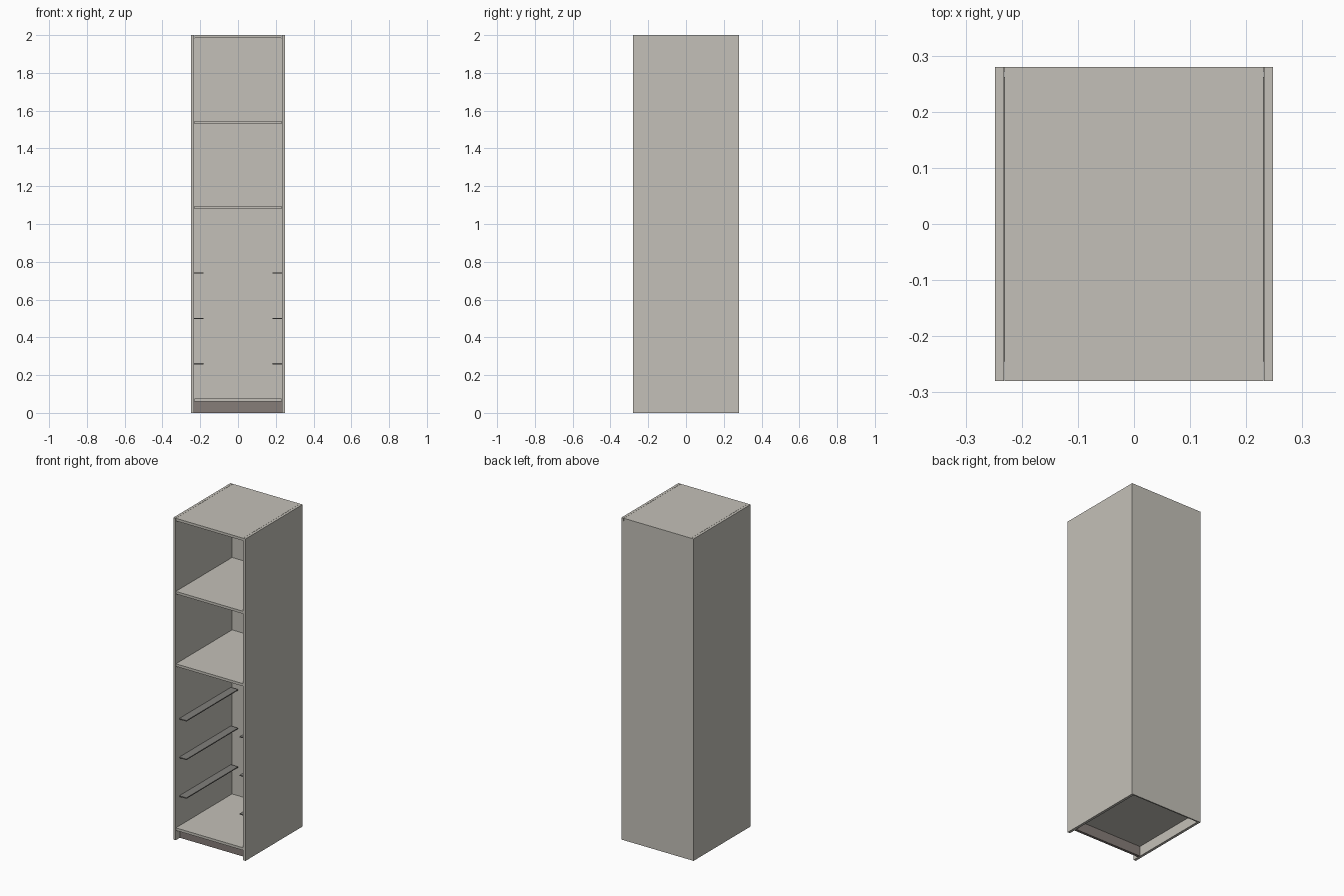
import bpy

cube = bpy.data.objects.get("Cube")
if cube:
    bpy.data.objects.remove(cube, do_unlink=True)


def material(name, rgb):
    mat = bpy.data.materials.new(name)
    mat.use_nodes = True
    mat.diffuse_color = (*rgb, 1)
    mat.node_tree.nodes["Principled BSDF"].inputs["Base Color"].default_value = (*rgb, 1)
    return mat


panel_mat = material("warm grey board", (0.55, 0.53, 0.48))
plinth_mat = material("brown grey plinth", (0.24, 0.205, 0.19))
runner_mat = material("dark grey metal", (0.22, 0.215, 0.2))


def board(name, xs, ys, zs, mat):
    """Box spanning the given (low, high) range on each axis."""
    bpy.ops.mesh.primitive_cube_add(size=1)
    obj = bpy.context.object
    obj.name = name
    spans = (xs, ys, zs)
    mid = [(a + b) / 2 for a, b in spans]
    size = [b - a for a, b in spans]
    for v in obj.data.vertices:
        v.co = [c * s + m for c, s, m in zip(v.co, size, mid)]
    obj.data.materials.append(mat)
    return obj


HALF_W, HALF_D, HEIGHT = 0.248, 0.28, 2.0
INNER = 0.232            # inner face of the side panels
THICK = 0.016
BACK = HALF_D - 0.008    # front face of the back panel
FIT = INNER - 0.001      # horizontal boards leave a hairline joint

# Side panels and drawer runners, mirrored left and right
for side, sign in (("left", 1), ("right", -1)):
    def span(a, b):
        return tuple(sorted((a * sign, b * sign)))

    board(side + "_side_panel", span(INNER, HALF_W), (-HALF_D, HALF_D), (0, HEIGHT), panel_mat)
    for i, z in enumerate((0.26, 0.5, 0.74)):
        board(f"{side}_runner_{i + 1}", span(0.183, INNER), (-0.245, BACK - 0.01),
              (z - 0.003, z + 0.003), runner_mat)

# Top, shelves and bottom
board("top_panel", (-FIT, FIT), (-HALF_D, HALF_D), (HEIGHT - THICK, HEIGHT), panel_mat)
for name, z in (("upper_shelf", 1.53), ("lower_shelf", 1.08), ("bottom_panel", 0.061)):
    board(name, (-FIT, FIT), (-HALF_D, BACK), (z, z + THICK), panel_mat)

# Back panel and recessed plinth
board("back_panel", (-INNER, INNER), (BACK, HALF_D), (0, HEIGHT - THICK), panel_mat)
board("plinth", (-INNER, INNER), (-0.24, -0.224), (0, 0.061), plinth_mat)
